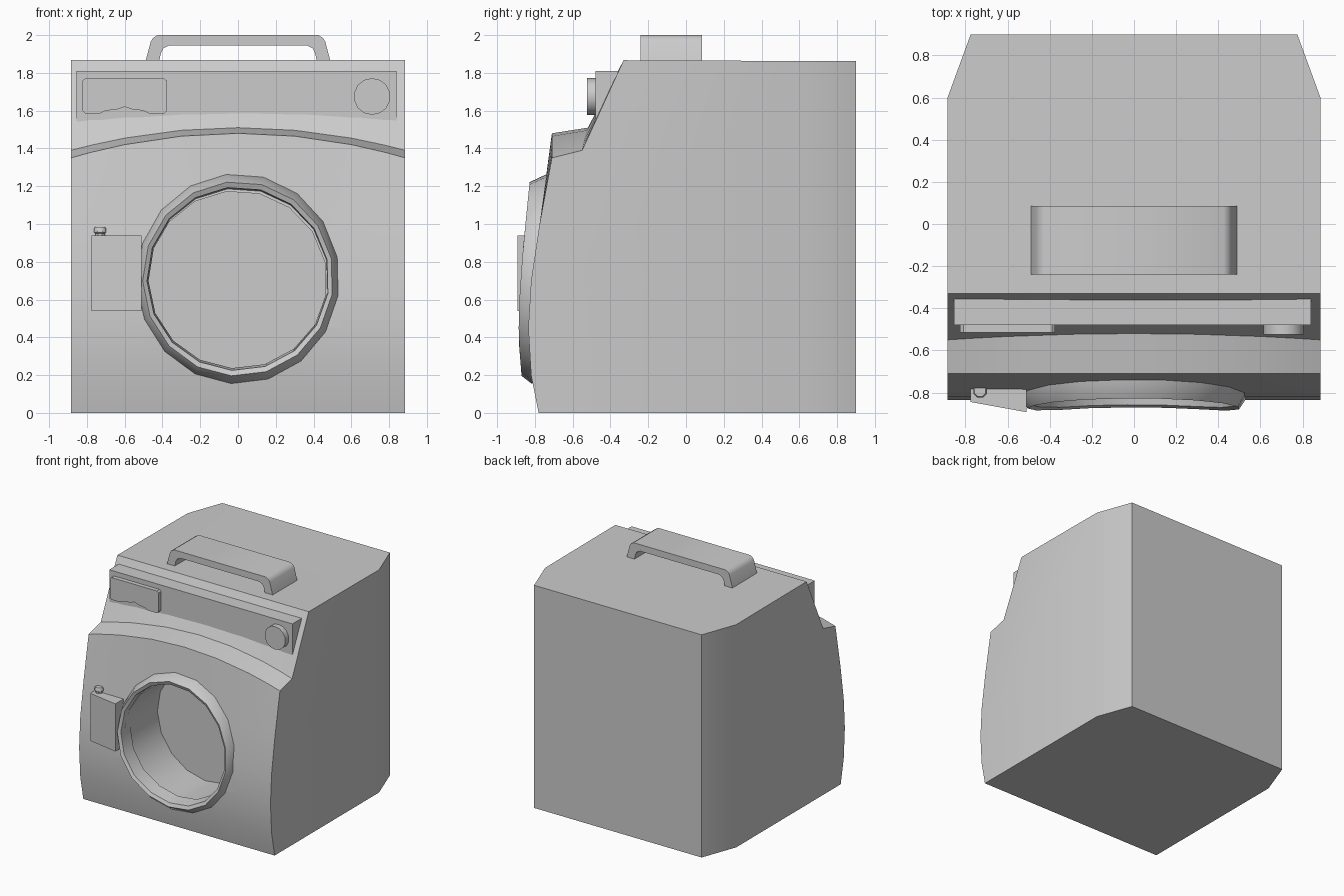
import bpy, bmesh, math

cube = bpy.data.objects.get("Cube")
if cube:
    bpy.data.objects.remove(cube, do_unlink=True)

GREY = (0.6, 0.6, 0.6, 1)
grey = bpy.data.materials.new("plain_grey")
grey.use_nodes = True
grey.diffuse_color = GREY
grey.node_tree.nodes["Principled BSDF"].inputs["Base Color"].default_value = GREY


def make(name, rows, close_rows=False, caps=True, angle=40):
    """Skin a list of closed loops into an object."""
    bm = bmesh.new()
    loops = [[bm.verts.new(p) for p in row] for row in rows]
    n = len(rows[0])
    for a, b in zip(loops, loops[1:]):
        for i in range(n):
            j = (i + 1) % n
            bm.faces.new((a[i], a[j], b[j], b[i]))
    if caps:
        bm.faces.new(loops[0])
        bm.faces.new(loops[-1])
    bmesh.ops.recalc_face_normals(bm, faces=bm.faces)
    mesh = bpy.data.meshes.new(name)
    bm.to_mesh(mesh)
    bm.free()
    mesh.materials.append(grey)
    obj = bpy.data.objects.new(name, mesh)
    bpy.context.collection.objects.link(obj)
    smooth(obj, angle)
    return obj


def smooth(obj, angle):
    bpy.ops.object.select_all(action='DESELECT')
    obj.select_set(True)
    bpy.context.view_layer.objects.active = obj
    bpy.ops.object.shade_smooth_by_angle(angle=math.radians(angle))


def slab(name, outline, y0, y1, angle=40):
    """Extrude an x-z outline along y."""
    return make(name, [[(x, y, z) for x, z in outline] for y in (y0, y1)], angle=angle)


def circle(cx, cz, rx, rz, sides, start=0.0):
    turns = [math.radians(start) - math.tau * i / sides for i in range(sides)]
    return [(cx + rx * math.cos(t), cz + rz * math.sin(t)) for t in turns]


def lookup(curve, z):
    """Linear y at height z along a (y, z) curve."""
    for (ya, za), (yb, zb) in zip(curve, curve[1:]):
        if z <= zb:
            return ya + (yb - ya) * (z - za) / (zb - za)
    return curve[-1][0]


# Body: bulged front, arched ledge, sloped fascia, chamfered back corners
HALF = 0.885
front = [(-0.78, 0), (-0.82, 0.2), (-0.835, 0.45), (-0.82, 0.7), (-0.775, 1.0)]
columns = []
for x in (-HALF, -0.775, -0.6, -0.3, 0, 0.3, 0.6, 0.775, HALF):
    arch = 1 - (x / HALF) ** 2
    back = 0.6 if abs(x) == HALF else 0.9
    profile = front + [(-0.71, 1.35 + 0.13 * arch),
                       (-0.55 + 0.03 * arch, 1.39 + 0.12 * arch),
                       (-0.33, 1.867), (0.35, 1.864), (back, 1.862), (back, 0)]
    columns.append([(x, y, z) for y, z in profile])
body = make("body", columns)

# Drum recess cut into the front
SIDES, START, DOOR_Z = 17, 96.7, 0.71
cutter = slab("drum_cutter", circle(-0.005, 0.7, 0.475, 0.475, SIDES, START), -1.1, -0.38)
cutter.hide_render = True
cut = body.modifiers.new("drum_recess", 'BOOLEAN')
cut.object = cutter
cut.solver = 'EXACT'
bpy.context.view_layer.objects.active = body
bpy.ops.object.modifier_apply(modifier=cut.name)
bpy.data.objects.remove(cutter, do_unlink=True)
smooth(body, 67)

# Door rim following the bulge of the front
body_curve = front + [(-0.71, 1.4)]
crest_curve = [(-0.86, 0.1), (-0.87, 0.19), (-0.887, 0.4), (-0.882, 0.6), (-0.865, 0.85), (-0.828, 1.22)]
rim_rows = []
for rx, rz, curve, shift in ((0.537, 0.556, body_curve, 0.03),
                             (0.537, 0.556, body_curve, -0.008),
                             (0.505, 0.515, crest_curve, 0),
                             (0.482, 0.486, crest_curve, 0.015),
                             (0.474, 0.474, crest_curve, 0.13)):
    rim_rows.append([(x, lookup(curve, z) + shift, z)
                     for x, z in circle(0, DOOR_Z, rx, rz, SIDES, START)])
make("door_rim", rim_rows, caps=False, angle=50)

# Latch: wedge block with a small pin on top
wedge = [(-0.775, -0.775), (-0.775, -0.845), (-0.51, -0.893), (-0.51, -0.785)]
make("latch_block", [[(x, y, z) for x, y in wedge] for z in (0.54, 0.938)])
make("latch_pin", [[(x, y, z) for x, y in circle(-0.73, -0.793, r, r, 8, 22.5)]
                   for r, z in ((0.027, 0.93), (0.027, 0.95), (0.034, 0.955),
                                (0.034, 0.975), (0.028, 0.985))])

# Control panel set into the sloped fascia
slope = [(-0.48, 1.53), (-0.48, 1.81), (-0.34, 1.81), (-0.44, 1.53)]
make("control_panel", [[(x, y, z) for y, z in slope] for x in (-0.855, 0.84)])

# Drawer front with a finger notch, rounded at its corners
drawer = [(-0.825, 1.6), (-0.825, 1.757), (-0.81, 1.77), (-0.39, 1.77), (-0.375, 1.757),
          (-0.375, 1.6), (-0.39, 1.585), (-0.47, 1.585), (-0.5, 1.6), (-0.56, 1.607),
          (-0.6, 1.62), (-0.64, 1.607), (-0.7, 1.6), (-0.73, 1.585), (-0.81, 1.585)]
slab("drawer_front", drawer, -0.515, -0.47)

# Dial
slab("dial", circle(0.71, 1.675, 0.097, 0.097, 14, 90), -0.525, -0.47)

# Carrying handle on the lid
outer = [(0.49, 1.86), (0.462, 1.965), (0.45, 1.985), (0.425, 2.0)]
inner = [(0.365, 1.945), (0.395, 1.93), (0.408, 1.905), (0.418, 1.86)]
rail = list(zip(outer, reversed(inner)))
rail += [((-a[0], a[1]), (-b[0], b[1])) for a, b in reversed(rail)]
make("handle", [[(a[0], -0.24, a[1]), (a[0], 0.085, a[1]),
                 (b[0], 0.085, b[1]), (b[0], -0.24, b[1])] for a, b in rail])
